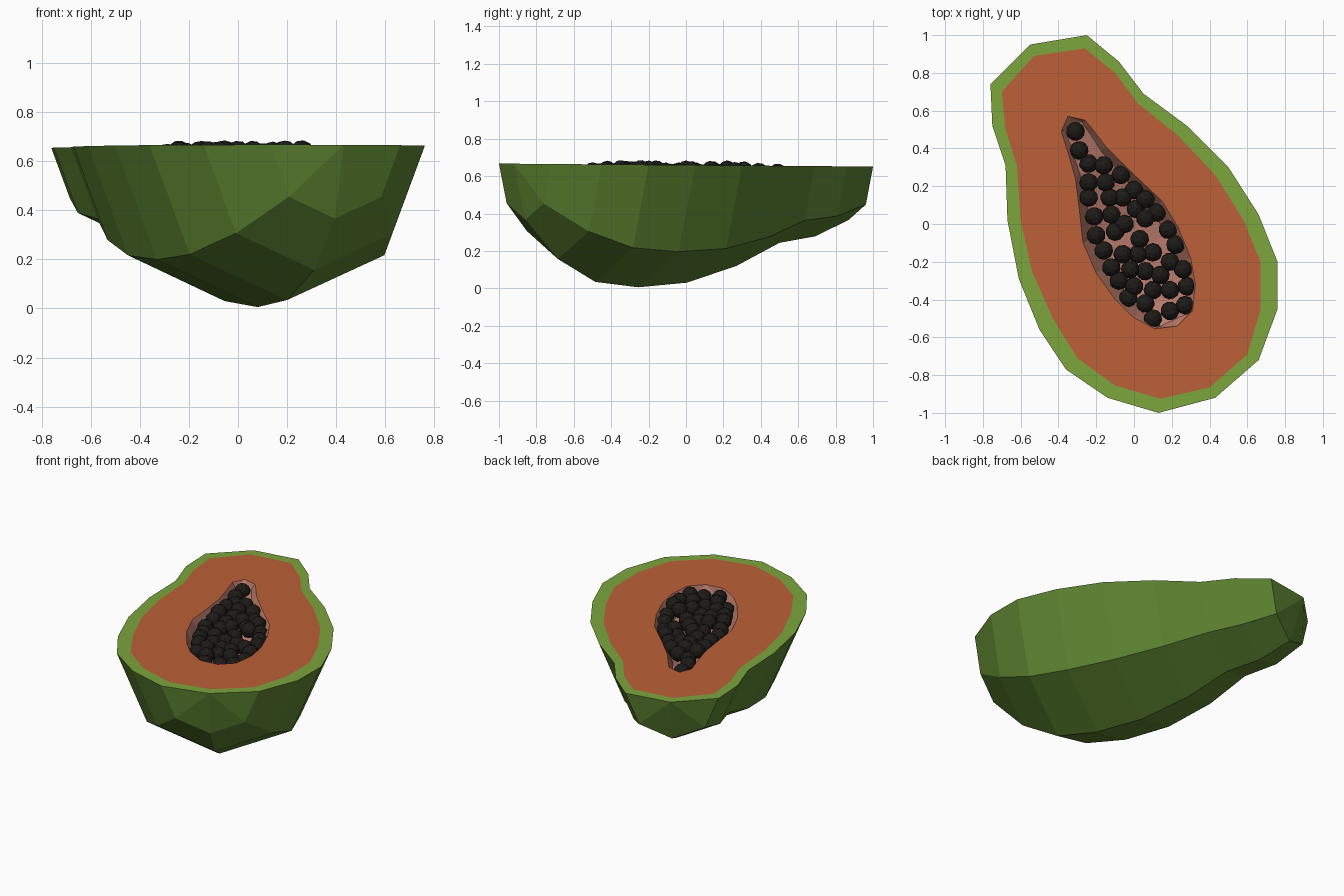
import bpy, bmesh, math, random
from mathutils import Matrix, Vector

if "Cube" in bpy.data.objects:
    bpy.data.objects.remove(bpy.data.objects["Cube"])

random.seed(4)


def material(name, rgb):
    m = bpy.data.materials.new(name)
    m.diffuse_color = (*rgb, 1)
    m.use_nodes = True
    m.node_tree.nodes["Principled BSDF"].inputs["Base Color"].default_value = m.diffuse_color
    return m


def finish(name, bm, mat):
    me = bpy.data.meshes.new(name)
    bm.to_mesh(me)
    bm.free()
    me.materials.append(mat)
    ob = bpy.data.objects.new(name, me)
    bpy.context.collection.objects.link(ob)
    return ob


def lift(p):
    # the cut plane drops slightly toward the neck
    return Vector((p[0], p[1], 0.659 - 0.008 * p[1]))


def half_lathe(name, loop, mat, depth=1.0, inward=False):
    # outline points pair up across the fruit axis into half-octagon ribs
    n = len(loop)
    bm = bmesh.new()
    start, end = bm.verts.new(lift(loop[0])), bm.verts.new(lift(loop[n // 2]))
    ribs = []
    for i in range(1, n // 2):
        a, b = lift(loop[i]), lift(loop[n - i])
        c, h = (a + b) / 2, (a - b) / 2
        ribs.append([bm.verts.new(c + h * math.cos(k * math.pi / 4)
                     - Vector((0, 0, h.length * depth * math.sin(k * math.pi / 4))))
                     for k in range(5)])
    for k in range(4):
        bm.faces.new((start, ribs[0][k], ribs[0][k + 1]))
        bm.faces.new((end, ribs[-1][k + 1], ribs[-1][k]))
        for r, s in zip(ribs, ribs[1:]):
            bm.faces.new((r[k], s[k], s[k + 1], r[k + 1]))
    # the ribs bulge downward, so the lowest face must point down
    bm.normal_update()
    low = min(bm.faces, key=lambda f: f.calc_center_median().z)
    if (low.normal.z > 0) != inward:
        bmesh.ops.reverse_faces(bm, faces=bm.faces)
    return finish(name, bm, mat)


def ring(name, outer, inner, mat):
    bm = bmesh.new()
    o = [bm.verts.new(lift(p)) for p in outer]
    q = [bm.verts.new(lift(p)) for p in inner]
    for i in range(len(o)):
        j = (i + 1) % len(o)
        bm.faces.new((o[i], o[j], q[j], q[i]))
    return finish(name, bm, mat)


# outlines, counter-clockwise from the blossom end; index 10 is the stem end
skin_line = [(.43, -.92), (.66, -.72), (.76, -.45), (.76, -.20), (.66, .05),
             (.50, .30), (.28, .52), (.05, .69), (-.08, .86), (-.25, 1.0),
             (-.55, .95), (-.76, .74), (-.75, .52), (-.68, .31), (-.67, .02),
             (-.61, -.29), (-.50, -.56), (-.36, -.77), (-.14, -.92), (.13, -1.0)]
flesh_line = [(.40, -.865), (.60, -.69), (.67, -.45), (.67, -.20), (.58, .02),
              (.43, .26), (.23, .47), (.02, .64), (-.10, .80), (-.26, .93),
              (-.53, .89), (-.70, .70), (-.68, .50), (-.62, .31), (-.60, .02),
              (-.54, -.25), (-.43, -.50), (-.30, -.71), (-.10, -.855), (.14, -.925)]
cavity_line = [(.23, -.54), (.31, -.46), (.325, -.32), (.30, -.18), (.235, -.02),
               (.15, .12), (-.02, .28), (-.15, .41), (-.21, .49), (-.26, .55),
               (-.35, .57), (-.385, .49), (-.35, .38), (-.31, .24), (-.29, .08),
               (-.27, -.10), (-.20, -.26), (-.10, -.40), (-.01, -.49), (.11, -.555)]

# skin, rind and flesh
half_lathe("skin", skin_line, material("skin", (.11, .23, .03)))
ring("rind", skin_line, flesh_line, material("rind", (.20, .38, .045)))
ring("flesh", flesh_line, cavity_line, material("flesh", (.50, .12, .038)))
half_lathe("seed_cavity", cavity_line, material("cavity", (.50, .20, .15)), .75, True)

# seeds
seed_spots = [(-.31, .49), (-.29, .39), (-.24, .32), (-.24, .22), (-.24, .14),
              (-.21, .04), (-.20, -.06), (-.16, -.14), (-.12, -.23), (-.08, -.30),
              (-.03, -.39), (-.16, .31), (-.15, .22), (-.13, .14), (-.12, .05),
              (-.10, -.04), (-.06, -.16), (-.02, -.24), (0, -.33), (.06, -.42),
              (.10, -.50), (-.07, .26), (0, .18), (.06, .13), (.12, .06),
              (.18, -.03), (.22, -.11), (.26, -.24), (.28, -.33), (.27, -.43),
              (.19, -.46), (-.06, .14), (-.05, 0), (.01, .08), (.06, .03),
              (.03, -.08), (.02, -.16), (.10, -.15), (.19, -.20), (.14, -.27),
              (.06, -.25), (.19, -.35), (.10, -.35)]
bm = bmesh.new()
for x, y in seed_spots:
    z = random.uniform(.612, .636)
    turn = Matrix.Rotation(random.uniform(0, 6.28), 4, Vector((x, y, 1)).normalized())
    bmesh.ops.create_icosphere(bm, subdivisions=2, radius=.05,
                               matrix=Matrix.Translation((x, y, z)) @ turn)
finish("seeds", bm, material("seed", (.012, .011, .009)))
